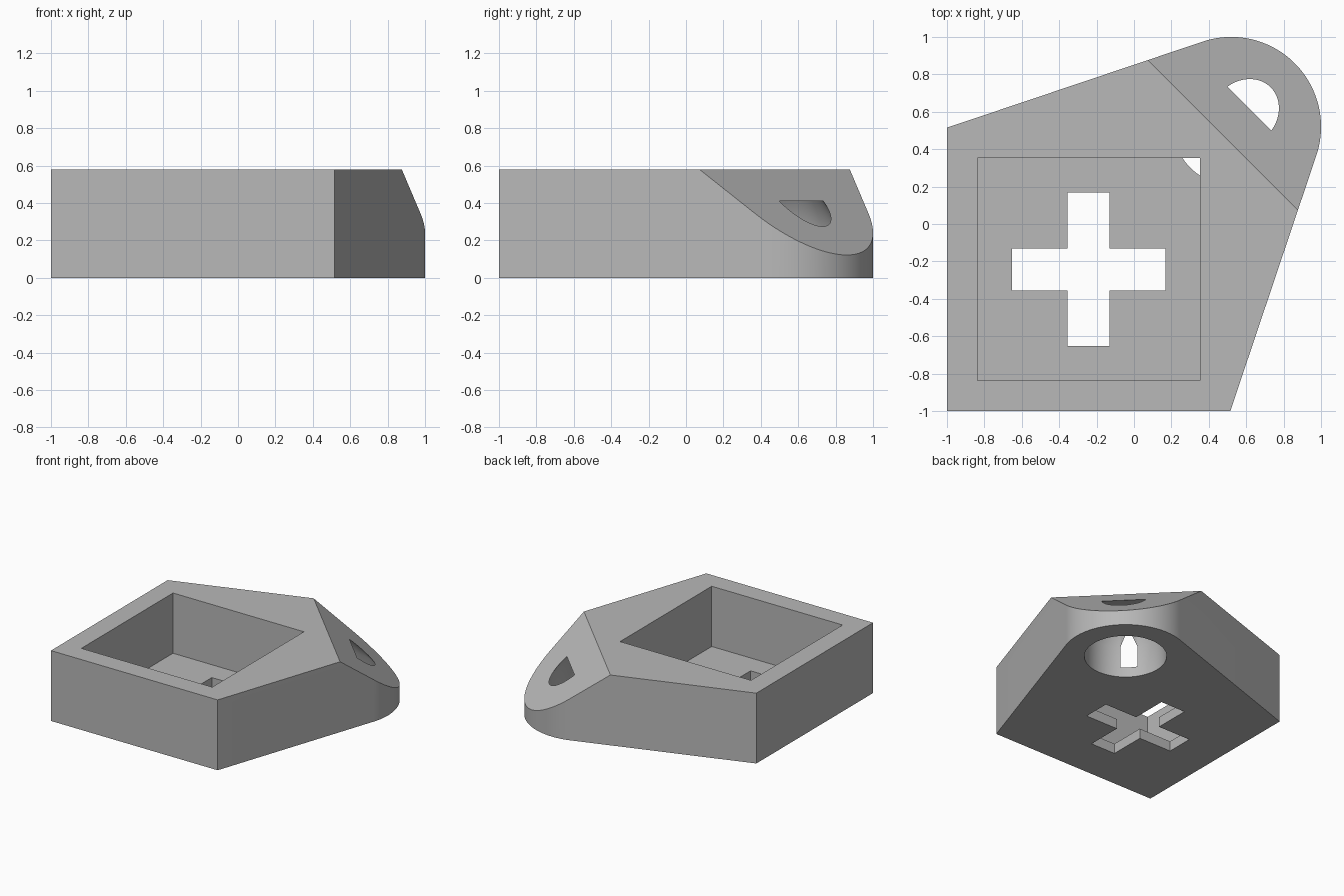
import bpy, bmesh
from math import sin, cos, acos, atan2, pi, radians
from mathutils import Vector

cube = bpy.data.objects.get("Cube")
if cube:
    bpy.data.objects.remove(cube, do_unlink=True)

HEIGHT, FLOOR = 0.578, 0.083
LUG, LUG_R = 0.52, 0.48          # lug centre on the diagonal, and its radius
POCKET = -0.2425                 # pocket centre on the diagonal


def loft(name, rings):
    """Closed solid from equal-length counter-clockwise rings, bottom to top."""
    bm = bmesh.new()
    loops = [[bm.verts.new(p) for p in ring] for ring in rings]
    n = len(loops[0])
    for low, high in zip(loops, loops[1:]):
        for i in range(n):
            j = (i + 1) % n
            bm.faces.new((low[i], low[j], high[j], high[i]))
    bm.faces.new(loops[0][::-1])
    bm.faces.new(loops[-1])
    mesh = bpy.data.meshes.new(name)
    bm.to_mesh(mesh)
    bm.free()
    obj = bpy.data.objects.new(name, mesh)
    bpy.context.collection.objects.link(obj)
    return obj


def prism(name, outline, z0, z1):
    return loft(name, [[(x, y, z) for x, y in outline] for z in (z0, z1)])


def arc(c, r, start, end, steps):
    return [(c + r * cos(start + (end - start) * i / steps),
             c + r * sin(start + (end - start) * i / steps)) for i in range(steps + 1)]


# Body: square corner with sides running tangent into a round lug
corner = Vector((0.515 - LUG, -1 - LUG))
start = atan2(corner.y, corner.x) + acos(LUG_R / corner.length)
outline = [(-1, -1), (0.515, -1)] + arc(LUG, LUG_R, start, pi / 2 - start, 64) + [(-1, 0.515)]
body = prism("holder_body", outline, 0, HEIGHT)

# Sloped ramp over the lug
bm = bmesh.new()
bm.from_mesh(body.data)
slope = radians(40)
cut = bmesh.ops.bisect_plane(
    bm, geom=bm.verts[:] + bm.edges[:] + bm.faces[:],
    plane_co=(0.475, 0.475, HEIGHT),
    plane_no=(sin(slope) / 2 ** 0.5, sin(slope) / 2 ** 0.5, cos(slope)), clear_outer=True)
bmesh.ops.holes_fill(bm, edges=[e for e in bm.edges if e.is_boundary], sides=0)
bmesh.ops.recalc_face_normals(bm, faces=bm.faces)
bm.to_mesh(body.data)
bm.free()

# Square pocket, open at the top
h = 0.595
square = [(POCKET + sx * h, POCKET + sy * h) for sx, sy in ((-1, -1), (1, -1), (1, 1), (-1, 1))]
pocket = prism("pocket_cutter", square, FLOOR, 1)

# Cross-shaped opening through the pocket floor
a, b = 0.1125, 0.41
quarter = [Vector((b, -a)), Vector((b, a)), Vector((a, a))]
cross = []
for k in range(4):
    for p in quarter:
        x, y = p
        for _ in range(k):
            x, y = -y, x
        cross.append((POCKET + x, POCKET + y))
cross_cut = prism("cross_cutter", cross, -0.2, 0.3)

# Round bore from below, tapering to a flat ceiling
bore = loft("bore_cutter", [[(x, y, z) for x, y in arc(LUG, r, 0, 2 * pi, 96)[:-1]]
                            for r, z in ((0.31, -0.2), (0.31, 0.255), (0.215, 0.41))])

# Apply the cuts and drop the cutters
bpy.ops.object.select_all(action='DESELECT')
bpy.context.view_layer.objects.active = body
body.select_set(True)
for cutter in (pocket, cross_cut, bore):
    cutter.hide_render = True
    mod = body.modifiers.new(cutter.name, 'BOOLEAN')
    mod.operation, mod.solver, mod.object = 'DIFFERENCE', 'EXACT', cutter
    bpy.ops.object.modifier_apply(modifier=mod.name)
    bpy.data.objects.remove(cutter, do_unlink=True)

# Plain grey finish
grey = bpy.data.materials.new("plain_grey")
grey.use_nodes = True
color = (0.48, 0.48, 0.48, 1)
grey.diffuse_color = color
grey.node_tree.nodes["Principled BSDF"].inputs["Base Color"].default_value = color
body.data.materials.clear()
body.data.materials.append(grey)
for face in body.data.polygons:
    face.material_index = 0
bpy.ops.object.shade_smooth_by_angle(angle=radians(35))
